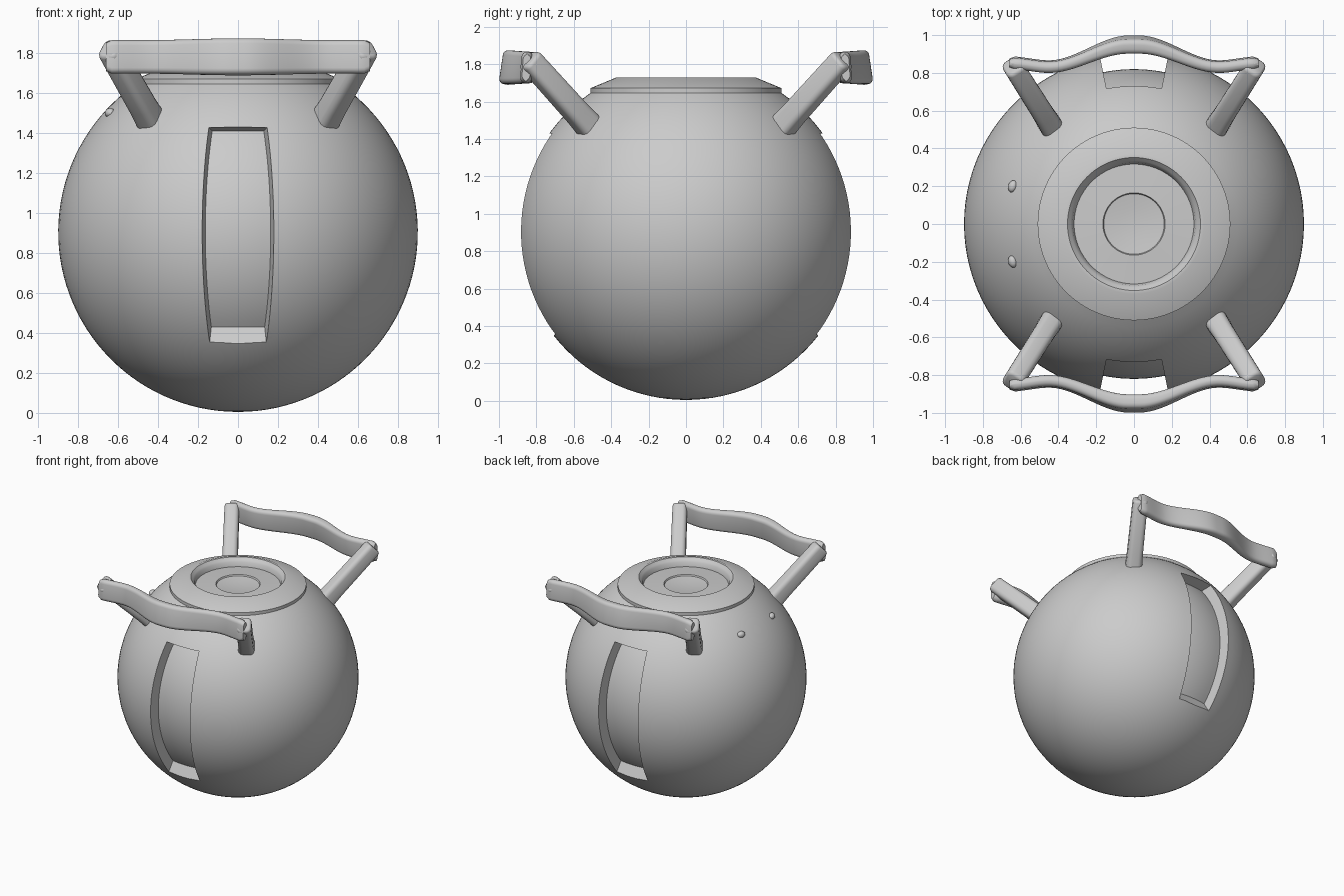
import bpy, bmesh
from math import sin, cos, radians, pi, sqrt, asin
from mathutils import Vector, Matrix

if "Cube" in bpy.data.objects:
    bpy.data.objects.remove(bpy.data.objects["Cube"])

C, R = 0.905, 0.9  # sphere centre height and radius


def finish(name, bm, angle=30):
    bmesh.ops.remove_doubles(bm, verts=bm.verts, dist=1e-5)
    bmesh.ops.recalc_face_normals(bm, faces=bm.faces)
    me = bpy.data.meshes.new(name)
    bm.to_mesh(me)
    bm.free()
    ob = bpy.data.objects.new(name, me)
    bpy.context.collection.objects.link(ob)
    smooth(ob, angle)
    return ob


def smooth(ob, angle=30):
    bpy.ops.object.select_all(action='DESELECT')
    ob.select_set(True)
    bpy.context.view_layer.objects.active = ob
    bpy.ops.object.shade_smooth_by_angle(angle=radians(angle))


def loft(bm, rings, closed=True, caps=True):
    """Join successive rings of points with quads."""
    vr = [[bm.verts.new(p) for p in r] for r in rings]
    n = len(rings[0])
    for a, b in zip(vr, vr[1:]):
        for i in range(n if closed else n - 1):
            j = (i + 1) % n
            bm.faces.new((a[i], a[j], b[j], b[i]))
    if caps:
        bm.faces.new(vr[0])
        bm.faces.new(vr[-1])


def rounded_rect(w, h, r, n=4):
    pts = []
    for k, (sx, sy) in enumerate(((1, 1), (-1, 1), (-1, -1), (1, -1))):
        for i in range(n + 1):
            a = pi / 2 * (k + i / n)
            pts.append((sx * (w / 2 - r) + r * cos(a), sy * (h / 2 - r) + r * sin(a)))
    return pts


# Body: lathed sphere with a conical lid collar and a dished recess
e_top = asin(sqrt(1 - (0.51 / R) ** 2))
profile = []
for i in range(49):
    e = -pi / 2 + (e_top + pi / 2) * i / 48
    profile.append((R * cos(e) if i else 0, C + R * sin(e)))
profile += [(0.51, 1.672), (0.37, 1.73), (0.352, 1.73), (0.335, 1.712), (0.325, 1.70),
            (0.317, 1.665), (0.165, 1.672), (0.16, 1.662), (0.08, 1.652), (0, 1.65)]
SEG = 96
bm = bmesh.new()
verts = [bm.verts.new((r, 0, z)) for r, z in profile]
edges = [bm.edges.new(p) for p in zip(verts, verts[1:])]
bmesh.ops.spin(bm, geom=verts + edges, axis=(0, 0, 1), cent=(0, 0, 0),
               angle=2 * pi, steps=SEG, use_duplicate=False)
bmesh.ops.remove_doubles(bm, verts=bm.verts, dist=1e-5)
body = finish("round_body", bm)


# Front and back grooves: sector of a spherical shell cut away
def groove_cutter(turn):
    bm = bmesh.new()
    half, nl, ne = radians(11.5), 8, 32

    def point(r, e, l):
        return Vector((r * cos(e) * sin(l), -r * cos(e) * cos(l), C + r * sin(e)))

    rings = []
    for i in range(ne + 1):
        t = i / ne
        e_in = radians(-35.4 + (38 + 35.4) * t)
        e_out = radians(-40.2 + (33.2 + 40.2) * t)
        ls = [half * (2 * k / nl - 1) for k in range(nl + 1)]
        rings.append([point(0.82, e_in, l) for l in ls] +
                     [point(1.0, e_out, l) for l in reversed(ls)])
    loft(bm, rings)
    bm.transform(Matrix.Rotation(turn, 4, 'Z'))
    ob = finish("groove_cutter", bm)
    ob.hide_render = True
    return ob


for turn in (0, pi):
    cutter = groove_cutter(turn)
    mod = body.modifiers.new("groove", 'BOOLEAN')
    mod.operation, mod.solver, mod.object = 'DIFFERENCE', 'EXACT', cutter
    bpy.ops.object.select_all(action='DESELECT')
    body.select_set(True)
    bpy.context.view_layer.objects.active = body
    bpy.ops.object.modifier_apply(modifier=mod.name)
    bpy.data.objects.remove(cutter)
smooth(body)


# Handle legs: rounded bars leaning out from the body
def leg(name, sx, sy):
    top, base = Vector((0.633, 0.825, 1.81)), Vector((0.405, 0.465, 1.41))
    d = (top - base).normalized()
    u = Vector((d.y, -d.x, 0)).normalized()
    v = d.cross(u)
    top = top + d * 0.025
    bm = bmesh.new()
    rings = []
    for p, s in ((base, 1.12), (base.lerp(top, 0.3), 1.0), (top - d * 0.02, 0.95),
                 (top - d * 0.006, 0.88), (top, 0.7)):
        rings.append([p + u * a * s + v * b * s for a, b in rounded_rect(0.115, 0.13, 0.035)])
    loft(bm, rings)
    bm.transform(Matrix.Diagonal((sx, sy, 1, 1)))
    return finish(name, bm, 50)


# Handle grips: tall flattened bar bowed outward in the middle
def smoothstep(t):
    t = min(max(t, 0), 1)
    return t * t * (3 - 2 * t)


def grip(name, sy):
    bm = bmesh.new()
    rings = []
    n = 48
    for i in range(n + 1):
        x = -0.66 + 1.32 * i / n
        a = abs(x)
        k = smoothstep((0.45 - a) / 0.42)
        y = 0.833 + 0.117 * k + 0.02 * smoothstep((a - 0.45) / 0.2)
        thick = 0.06 + 0.018 * k
        height = 0.168 + 0.015 * k
        if i in (0, n):
            thick, height = thick * 0.7, height * 0.85
        tilt = 0.06 + 0.09 * k
        ring = []
        for p, q in rounded_rect(thick, height, 0.028):
            ring.append((x, sy * (y + p * cos(tilt) - q * sin(tilt)),
                         1.782 + q * cos(tilt) + p * sin(tilt)))
        rings.append(ring)
    loft(bm, rings)
    return finish(name, bm, 50)


for side, sy in (("front", -1), ("back", 1)):
    grip(side + "_handle_grip", sy)
    for hand, sx in (("left", -1), ("right", 1)):
        leg(f"{side}_{hand}_handle_leg", sx, sy)

# Two small studs on the left shoulder
for hand, y in (("front", -0.2), ("back", 0.2)):
    n = Vector((-0.645, y, 0.6)).normalized()
    bm = bmesh.new()
    bmesh.ops.create_uvsphere(bm, u_segments=16, v_segments=8, radius=1)
    rot = n.to_track_quat('Z', 'Y').to_matrix().to_4x4()
    bm.transform(Matrix.Translation(n * R + Vector((0, 0, C))) @ rot
                 @ Matrix.Diagonal((0.033, 0.025, 0.022, 1)))
    finish(hand + "_stud", bm)
